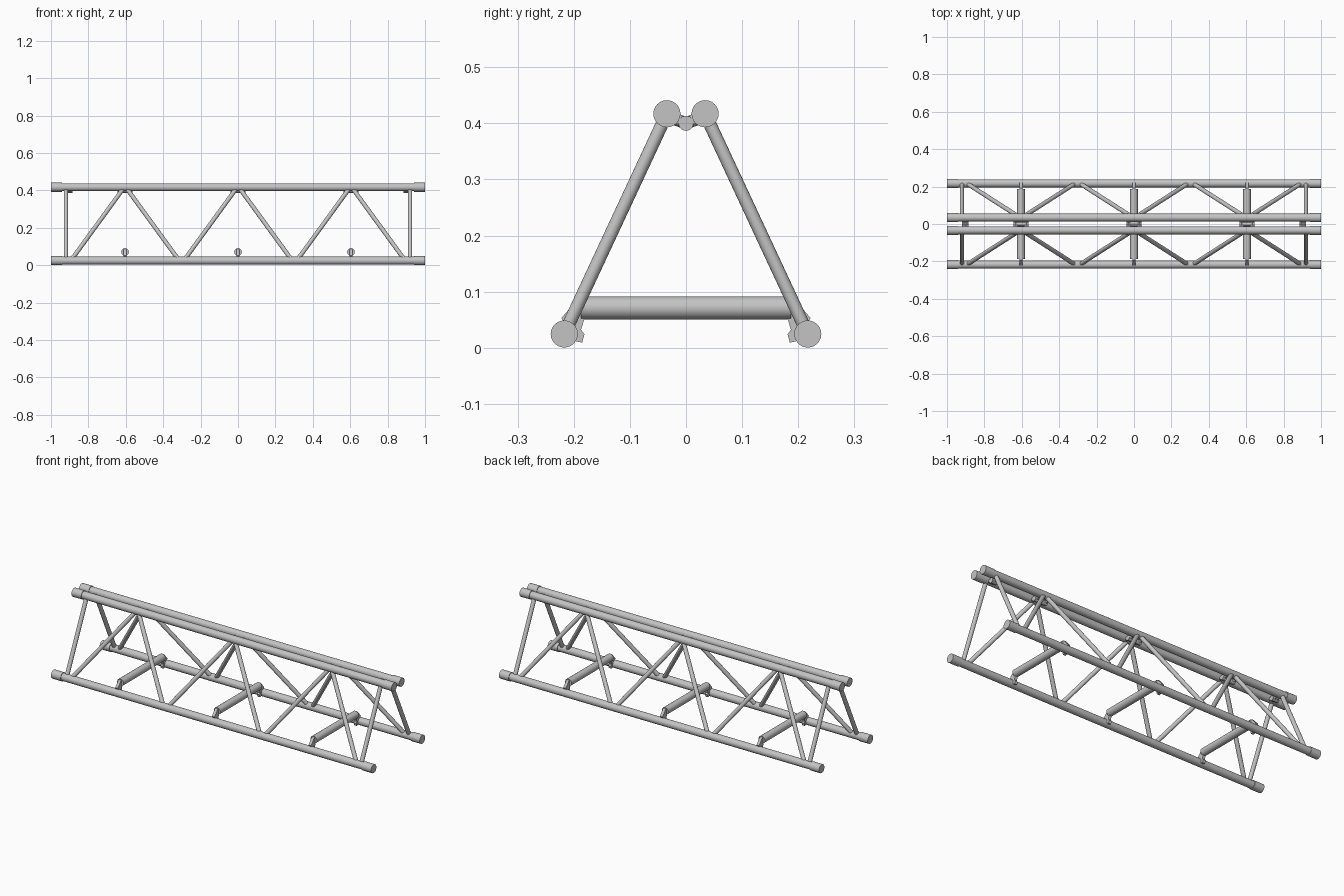
import bpy
import bmesh
from mathutils import Vector

cube = bpy.data.objects.get("Cube")
if cube:
    bpy.data.objects.remove(cube)

metal = bpy.data.materials.new("light grey metal")
metal.use_nodes = True
GREY = (0.55, 0.55, 0.55, 1)
metal.diffuse_color = GREY
metal.node_tree.nodes["Principled BSDF"].inputs["Base Color"].default_value = GREY

TOP_Y, TOP_Z = 0.034, 0.417
LOW_Y, LOW_Z = 0.217, 0.0245
NODES = (-0.604, 0, 0.604)


def tube(name, start, end, radius, sides=20):
    """Cylinder between two points."""
    start, end = Vector(start), Vector(end)
    axis = end - start
    bpy.ops.mesh.primitive_cylinder_add(vertices=sides, radius=radius, depth=axis.length,
                                        location=(start + end) / 2)
    obj = bpy.context.object
    obj.name = name
    obj.rotation_euler = axis.to_track_quat("Z", "Y").to_euler()
    obj.data.materials.append(metal)
    bpy.ops.object.shade_smooth_by_angle()
    return obj


def plate(name, profile, x, width):
    """Profile in the YZ plane, extruded along X."""
    bm = bmesh.new()
    face = bm.faces.new([bm.verts.new((x - width / 2, y, z)) for y, z in profile])
    out = bmesh.ops.extrude_face_region(bm, geom=[face])
    moved = [v for v in out["geom"] if isinstance(v, bmesh.types.BMVert)]
    bmesh.ops.translate(bm, verts=moved, vec=(width, 0, 0))
    bmesh.ops.recalc_face_normals(bm, faces=bm.faces)
    mesh = bpy.data.meshes.new(name)
    bm.to_mesh(mesh)
    bm.free()
    mesh.materials.append(metal)
    obj = bpy.data.objects.new(name, mesh)
    bpy.context.collection.objects.link(obj)


BRACKET = [(0.222, 0.053), (0.203, 0.075), (0.192, 0.088), (0.182, 0.086), (0.18, 0.055),
           (0.187, 0.032), (0.181, 0.024), (0.185, 0.009), (0.198, 0.012)]

for side, label in ((-1, "front"), (1, "back")):
    # Main chords with thicker end sleeves
    for level, y, z in (("upper", TOP_Y, TOP_Z), ("lower", LOW_Y, LOW_Z)):
        y *= side
        tube(f"{label}_{level}_chord", (-0.99, y, z), (0.99, y, z), 0.021, 24)
        for end in (-1, 1):
            tube(f"{label}_{level}_sleeve", (end * 0.94, y, z), (end, y, z), 0.0242, 24)

    # Upright braces at the ends
    for x in (-0.92, 0.92):
        tube(f"{label}_upright", (x, side * LOW_Y, LOW_Z), (x, side * TOP_Y, TOP_Z), 0.0115, 16)

    # Zigzag braces and the brackets holding the cross beams
    for x in NODES:
        for lean in (-1, 1):
            tube(f"{label}_diagonal", (x + lean * 0.29, side * LOW_Y, LOW_Z),
                 (x + lean * 0.004, side * TOP_Y, TOP_Z), 0.0115, 16)
        plate(f"{label}_bracket", [(side * y, z) for y, z in BRACKET], x, 0.016)

# Cross beams between the lower chords
for x in NODES:
    tube("cross_beam", (x, -0.187, 0.071), (x, 0.187, 0.071), 0.0205, 16)

# Ridge links joining the two upper chords
for x, half in [(n, 0.04) for n in NODES] + [(-0.902, 0.018), (0.902, 0.018)]:
    tube("ridge_link", (x - half, 0, 0.4), (x + half, 0, 0.4), 0.0135, 12)
    for end in (-1, 1):
        arm_x = x + end * (half - 0.011)
        for side in (-1, 1):
            tube("ridge_link_arm", (arm_x, 0, 0.4), (arm_x, side * TOP_Y, TOP_Z - 0.004), 0.011, 12)
